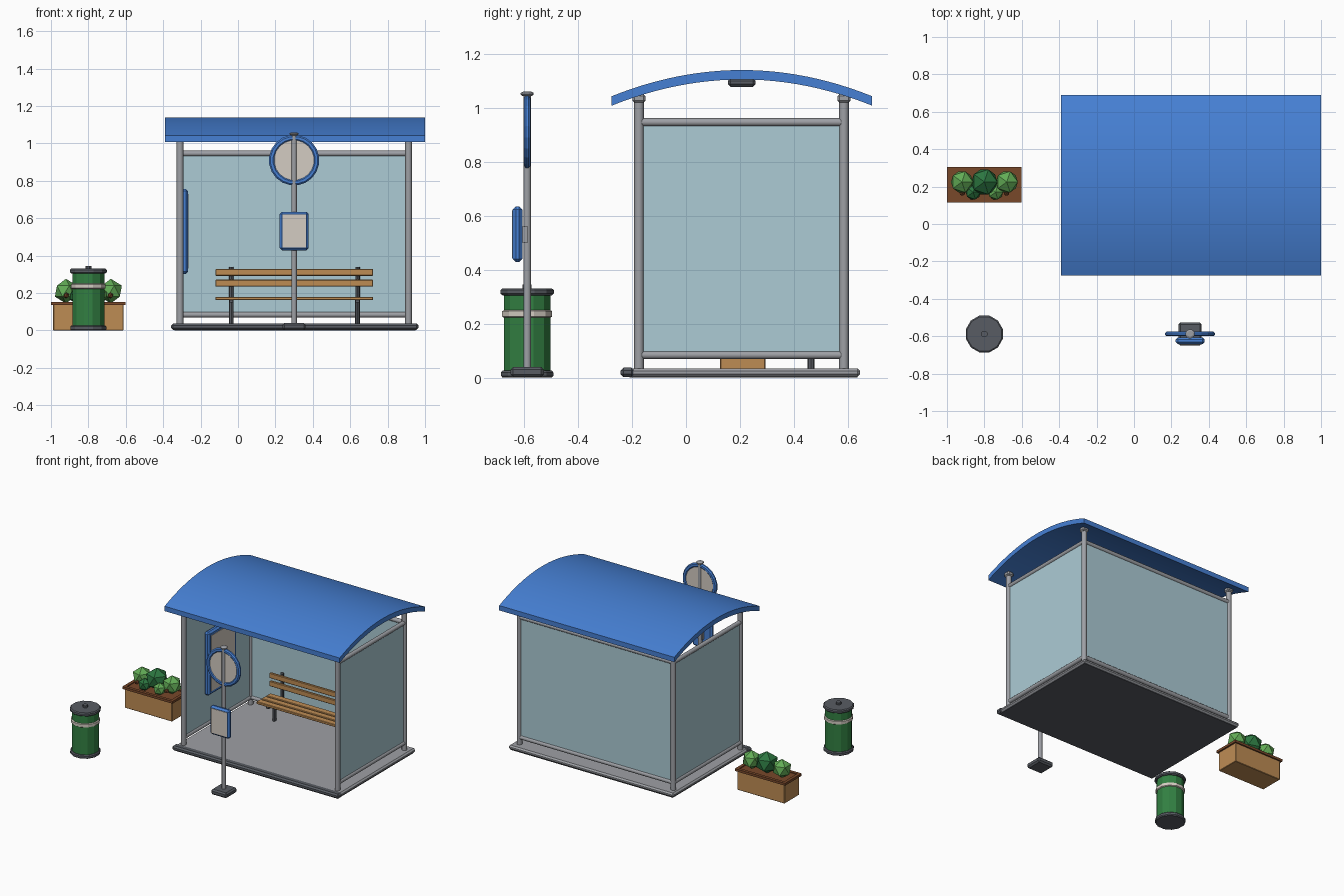
import bpy, bmesh, math
from mathutils import Vector, Matrix

cube = bpy.data.objects.get("Cube")
if cube:
    bpy.data.objects.remove(cube, do_unlink=True)


def material(name, rgb):
    # 8-bit display colour to linear
    lin = [((c / 255 + 0.055) / 1.055) ** 2.4 for c in rgb] + [1]
    m = bpy.data.materials.new(name)
    m.use_nodes = True
    m.diffuse_color = lin
    m.node_tree.nodes["Principled BSDF"].inputs["Base Color"].default_value = lin
    return m


BLUE = material("blue paint", (70, 128, 212))
STEEL = material("light steel", (158, 160, 165))
DARK = material("dark metal", (88, 92, 99))
CREAM = material("cream panel", (212, 204, 194))
GLASS = material("pale glass", (172, 203, 213))
WOOD = material("wood", (190, 140, 84))
BROWN = material("brown wood", (120, 72, 42))
BIN = material("bin green", (50, 128, 66))
LEAF = material("light leaf", (98, 172, 86))
DEEP = material("deep leaf", (44, 118, 64))


def finish(name, bm, mat, smooth=False):
    bmesh.ops.recalc_face_normals(bm, faces=bm.faces)
    me = bpy.data.meshes.new(name)
    bm.to_mesh(me)
    bm.free()
    me.materials.append(mat)
    ob = bpy.data.objects.new(name, me)
    bpy.context.scene.collection.objects.link(ob)
    if smooth:
        bpy.context.view_layer.objects.active = ob
        ob.select_set(True)
        bpy.ops.object.shade_smooth_by_angle(angle=math.radians(35))
        ob.select_set(False)
    return ob


def box(name, mat, x, y, z, bevel=0):
    """Box from (min, max) pairs, with optional bevelled edges."""
    bm = bmesh.new()
    bmesh.ops.create_cube(bm, size=1)
    for v in bm.verts:
        v.co = Vector([(a + b) / 2 + c * (b - a) for c, (a, b) in zip(v.co, (x, y, z))])
    if bevel:
        bmesh.ops.bevel(bm, geom=bm.edges[:], offset=bevel, segments=1, affect='EDGES')
    return finish(name, bm, mat)


def rod(name, mat, a, b, r, sides=12, smooth=True):
    """Cylinder between two points."""
    a, b = Vector(a), Vector(b)
    bm = bmesh.new()
    bmesh.ops.create_cone(bm, cap_ends=True, segments=sides, radius1=r, radius2=r, depth=(b - a).length)
    turn = (b - a).to_track_quat('Z', 'Y').to_matrix().to_4x4()
    bmesh.ops.transform(bm, matrix=Matrix.Translation((a + b) / 2) @ turn, verts=bm.verts)
    return finish(name, bm, mat, smooth)


def lathe(name, mat, centre, profile, sides=12, closed=False, axis='Z'):
    """Spin (radius, height) points round a vertical or front-to-back axis."""
    bm = bmesh.new()
    rings = []
    for i in range(sides):
        t = math.tau * (i + 0.5) / sides
        ring = []
        for r, h in profile:
            p = (r * math.cos(t), r * math.sin(t), h)
            if axis == 'Y':
                p = (p[0], h, p[1])
            ring.append(bm.verts.new(Vector(centre) + Vector(p)))
        rings.append(ring)
    n = len(profile)
    for i in range(sides):
        p, q = rings[i], rings[(i + 1) % sides]
        for j in range(n if closed else n - 1):
            k = (j + 1) % n
            bm.faces.new((p[j], q[j], q[k], p[k]))
    if not closed:
        for j in (0, n - 1):
            bm.faces.new([ring[j] for ring in rings])
    return finish(name, bm, mat)


def blob(name, mat, centre, r, subdiv=1):
    bm = bmesh.new()
    bmesh.ops.create_icosphere(bm, subdivisions=subdiv, radius=r, matrix=Matrix.Translation(centre))
    return finish(name, bm, mat)


# Arched roof
bm = bmesh.new()
steps, half, rise, thick = 24, 0.4825, 0.097, 0.035
top, low = [], []
for i in range(steps + 1):
    u = 2 * i / steps - 1
    y, z = 0.207 + half * u, 1.139 - rise * u * u
    top.append(bm.verts.new((-0.39, y, z)))
    low.append(bm.verts.new((-0.39, y, z - thick)))
faces = [bm.faces.new((top[i], top[i + 1], low[i + 1], low[i])) for i in range(steps)]
ext = bmesh.ops.extrude_face_region(bm, geom=faces, use_keep_orig=True)
moved = [g for g in ext["geom"] if isinstance(g, bmesh.types.BMVert)]
bmesh.ops.translate(bm, vec=(1.39, 0, 0), verts=moved)
finish("roof", bm, BLUE, True)
box("ceiling_light", DARK, (-0.15, 0.75), (0.155, 0.258), (1.077, 1.108), 0.01)

# Floor with dark front kerb
box("floor_slab", STEEL, (-0.35, 0.96), (-0.22, 0.645), (0.004, 0.034), 0.01)
box("floor_underside", DARK, (-0.34, 0.95), (-0.21, 0.635), (0, 0.006))
box("front_kerb", DARK, (-0.357, 0.965), (-0.242, -0.192), (0.003, 0.037), 0.01)

# Posts with caps
X, Y = (-0.31, 0.912), (-0.174, 0.585)
for px, sx in zip(X, ("right", "left")):
    for py, sy in zip(Y, ("front", "back")):
        rod(f"{sy}_{sx}_post", STEEL, (px, py, 0.02), (px, py, 1.05), 0.018)
        box(f"{sy}_{sx}_post_cap", STEEL, (px - 0.024, px + 0.024), (py - 0.024, py + 0.024),
            (1.018, 1.05), 0.008)

# Glass walls and their rails
for px, side in zip(X, ("right", "left")):
    box(f"{side}_glass", GLASS, (px - 0.005, px + 0.005), (Y[0] + 0.01, Y[1] - 0.01), (0.085, 0.948))
    for z, h in ((0.084, "bottom"), (0.946, "top")):
        rod(f"{side}_{h}_rail", STEEL, (px, Y[0], z), (px, Y[1], z), 0.015)
box("back_glass", GLASS, (X[0] + 0.01, X[1] - 0.01), (Y[1] - 0.005, Y[1] + 0.005), (0.085, 0.948))
for z, h in ((0.084, "bottom"), (0.946, "top")):
    rod(f"back_{h}_rail", STEEL, (X[0], Y[1], z), (X[1], Y[1], z), 0.015)

# Poster case inside the right wall
box("poster_case", BLUE, (-0.307, -0.267), (0.05, 0.37), (0.302, 0.757), 0.012)
box("poster_face", CREAM, (-0.27, -0.264), (0.075, 0.345), (0.33, 0.73))

# Bench
for i in range(3):
    y = 0.38 + 0.056 * i
    box(f"seat_slat_{i + 1}", WOOD, (-0.12, 0.722), (y, y + 0.046), (0.162, 0.18), 0.003)
for i, z in enumerate((0.234, 0.292)):
    box(f"back_slat_{i + 1}", WOOD, (-0.12, 0.722), (0.527, 0.545), (z, z + 0.037), 0.003)
for x, side in ((-0.036, "right"), (0.639, "left")):
    rod(f"bench_{side}_leg", DARK, (x, 0.463, 0.02), (x, 0.463, 0.165), 0.013, 8)
    box(f"bench_{side}_bar", DARK, (x - 0.01, x + 0.01), (0.385, 0.56), (0.148, 0.163))
    rod(f"bench_{side}_back_post", DARK, (x, 0.552, 0.15), (x, 0.552, 0.34), 0.012, 8)

# Stop sign on its pole
SX, SY = 0.3, -0.588
box("sign_base", DARK, (SX - 0.062, SX + 0.062), (SY - 0.062, SY + 0.062), (0.002, 0.04), 0.01)
rod("sign_pole", STEEL, (SX, SY, 0.03), (SX, SY, 1.05), 0.0145)
lathe("sign_pole_cap", STEEL, (SX, SY, 1.043),
      [(0.018, 0), (0.025, 0.005), (0.025, 0.011), (0.016, 0.016)])
lathe("sign_ring", BLUE, (SX, SY, 0.91),
      [(0.106, -0.006), (0.113, -0.012), (0.127, -0.012), (0.135, -0.005),
       (0.135, 0.005), (0.127, 0.012), (0.113, 0.012), (0.106, 0.006)], 20, True, 'Y')
rod("sign_face", CREAM, (SX, SY - 0.007, 0.91), (SX, SY + 0.007, 0.91), 0.11, 20)
box("timetable_case", BLUE, (0.223, 0.378), (-0.642, -0.606), (0.428, 0.634), 0.012)
box("timetable_bracket", STEEL, (0.28, 0.32), (-0.61, -0.585), (0.5, 0.56))
box("timetable_face", CREAM, (0.238, 0.363), (-0.645, -0.638), (0.443, 0.619))

# Litter bin
bin_at = (-0.8, -0.588, 0)
lathe("bin_body", BIN, bin_at, [(0.089, 0.01), (0.089, 0.315)])
lathe("bin_foot", DARK, bin_at, [(0.094, 0), (0.1, 0.006), (0.1, 0.02), (0.094, 0.026)])
lathe("bin_band", CREAM, bin_at, [(0.089, 0.222), (0.096, 0.226), (0.096, 0.246), (0.089, 0.25)])
lathe("bin_lid", DARK, bin_at, [(0.095, 0.305), (0.102, 0.311), (0.102, 0.324), (0.095, 0.33)])
lathe("bin_knob", DARK, bin_at, [(0.018, 0.325), (0.018, 0.345)], 8)

# Planter with rim, soil and shrubs
PX, PY = -0.8, 0.21
box("planter_box", WOOD, (PX - 0.188, PX + 0.188), (PY - 0.084, PY + 0.084), (0, 0.14), 0.003)
box("planter_soil", BROWN, (PX - 0.18, PX + 0.18), (PY - 0.075, PY + 0.075), (0.13, 0.147))
for s in (-1, 1):
    y, x = PY + s * 0.083, PX + s * 0.188
    box("planter_long_rim", BROWN, (PX - 0.199, PX + 0.199), (y - 0.011, y + 0.011), (0.136, 0.153))
    box("planter_end_rim", BROWN, (x - 0.011, x + 0.011), (PY - 0.08, PY + 0.08), (0.136, 0.153))
    blob("side_shrub", LEAF, (PX + s * 0.12, PY + 0.015, 0.21), 0.066, 2 - 1)
    blob("small_shrub", DEEP if s < 0 else LEAF, (PX + s * 0.06, PY - 0.04, 0.185), 0.045)
    blob("shrub_bud", BROWN, (PX + s * 0.118, PY - 0.045, 0.187), 0.016)
blob("middle_shrub", DEEP, (PX, PY + 0.015, 0.222), 0.078)
